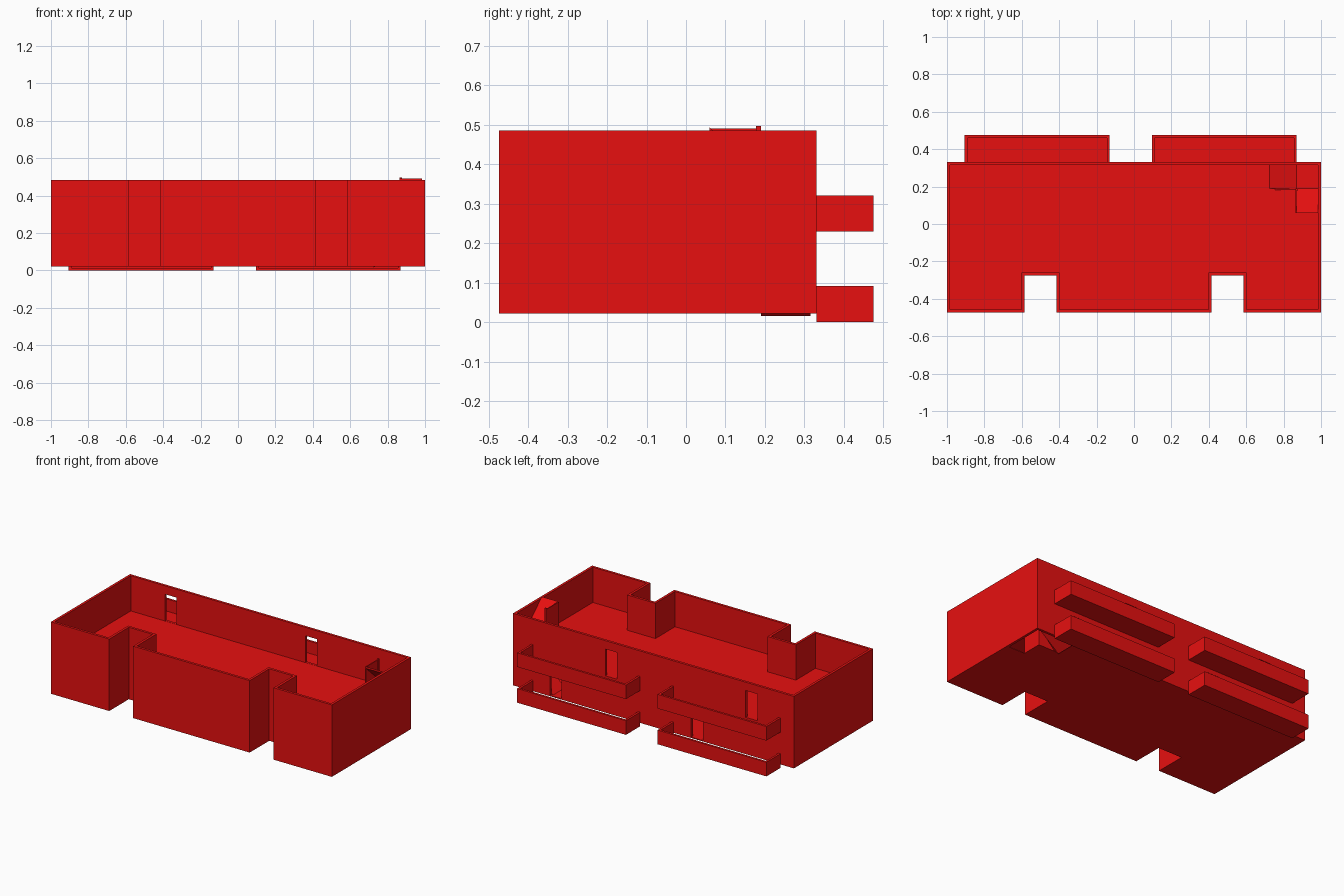
import bpy, bmesh
from mathutils import Vector

cube = bpy.data.objects.get("Cube")
if cube:
    bpy.data.objects.remove(cube)

red = bpy.data.materials.new("bright_red")
red.use_nodes = True
COLOR = (0.8, 0.005, 0.005, 1)
red.diffuse_color = COLOR
red.node_tree.nodes["Principled BSDF"].inputs["Base Color"].default_value = COLOR

BACK, FRONT, WALL = 0.331, -0.474, 0.016
BASE, FLOOR2, TOP = 0.022, 0.253, 0.485


def finish(name, bm):
    bmesh.ops.recalc_face_normals(bm, faces=bm.faces)
    mesh = bpy.data.meshes.new(name)
    bm.to_mesh(mesh)
    bm.free()
    mesh.materials.append(red)
    obj = bpy.data.objects.new(name, mesh)
    bpy.context.collection.objects.link(obj)
    return obj


def prism(name, points, offset):
    """Extrude a flat 3D polygon by an offset vector."""
    bm = bmesh.new()
    face = bm.faces.new([bm.verts.new(p) for p in points])
    out = bmesh.ops.extrude_face_region(bm, geom=[face], use_keep_orig=True)
    verts = [g for g in out["geom"] if isinstance(g, bmesh.types.BMVert)]
    bmesh.ops.translate(bm, verts=verts, vec=Vector(offset))
    return finish(name, bm)


def box(name, x0, x1, y0, y1, z0, z1):
    pts = [(x0, y0, z0), (x1, y0, z0), (x1, y1, z0), (x0, y1, z0)]
    return prism(name, pts, (0, 0, z1 - z0))


def half_plan(t):
    """Right half of the plan with two front recesses, inset by t."""
    a, b = 0.415 - t, 0.585 + t
    f, n = FRONT + t, -0.275 + t
    return [(a, f), (a, n), (b, n), (b, f), (1 - t, f), (1 - t, BACK - t)]


def mirrored(half):
    return [(-x, y) for x, y in reversed(half)]


# Outer wall shell
bm = bmesh.new()
loops = []
for inset in (0, WALL):
    half = half_plan(inset)
    plan = half + mirrored(half)
    for z in (BASE, TOP):
        loops.append([bm.verts.new((x, y, z)) for x, y in plan])
out_low, out_top, in_low, in_top = loops
for a, b in ((out_low, out_top), (out_top, in_top), (in_top, in_low), (in_low, out_low)):
    for i in range(len(a)):
        j = (i + 1) % len(a)
        bm.faces.new((a[i], a[j], b[j], b[i]))
walls = finish("outer_walls", bm)

# Balcony door openings
doors = [(0.26, FLOOR2), (-0.74, FLOOR2), (0.655, BASE), (-0.352, BASE)]
for x, z in doors:
    cutter = box("door_cutter", x, x + 0.083, BACK - 0.05, BACK + 0.05, z + 0.006, z + 0.178)
    cutter.hide_render = True
    mod = walls.modifiers.new("door_opening", "BOOLEAN")
    mod.operation = "DIFFERENCE"
    mod.solver = "EXACT"
    mod.object = cutter
    bpy.context.view_layer.objects.active = walls
    bpy.ops.object.modifier_apply(modifier=mod.name)
    bpy.data.objects.remove(cutter)

# Floors with a corner stairwell, and the stairs on each storey
SX, SY, MX, MY = 0.725, 0.06, 0.87, 0.19
IX, IY = 1 - WALL, BACK - WALL
for label, z in (("lower", BASE), ("upper", FLOOR2)):
    half = half_plan(WALL)
    well = [(IX, SY), (MX, SY), (MX, MY), (SX, MY), (SX, IY)]
    plan = half[:-1] + well + mirrored(half)
    prism(label + "_floor", [(x, y, z) for x, y in plan], (0, 0, 0.005))

    mid, end, thick = z + 0.12, z + 0.24, 0.012
    prism(label + "_first_flight",
          [(SX, MY, z - 0.007), (SX, MY, z + 0.005), (MX, MY, mid), (MX, MY, mid - thick)],
          (0, IY - MY, 0))
    box(label + "_landing", MX, IX, MY, IY, mid - thick, mid)
    prism(label + "_second_flight",
          [(MX, MY, mid - thick), (MX, MY, mid), (MX, SY, end), (MX, SY, end - thick)],
          (IX - MX, 0, 0))
    box(label + "_stair_side_wall", MX - 0.006, MX, SY, MY, z, end - 0.002)
    prism(label + "_stair_under_wall",
          [(0.75, MY - 0.008, z), (MX, MY - 0.008, z), (MX, MY - 0.008, mid)], (0, 0.008, 0))
box("stair_post", MX - 0.006, MX + 0.006, MY - 0.012, MY, FLOOR2, 0.497)

# Balconies: a deck with parapets on three sides
DEPTH, RIM = 0.475, 0.014
for level, z in (("lower", 0.0), ("upper", 0.23)):
    for side, x0, x1 in (("right", -0.905, -0.13), ("left", 0.095, 0.87)):
        name = f"{level}_{side}_balcony"
        box(name + "_deck", x0, x1, BACK, DEPTH, z, z + 0.012)
        box(name + "_front_parapet", x0, x1, DEPTH - RIM, DEPTH, z + 0.012, z + 0.091)
        for end, x in (("right", x0), ("left", x1 - RIM)):
            box(f"{name}_{end}_parapet", x, x + RIM, BACK, DEPTH - RIM, z + 0.012, z + 0.091)
